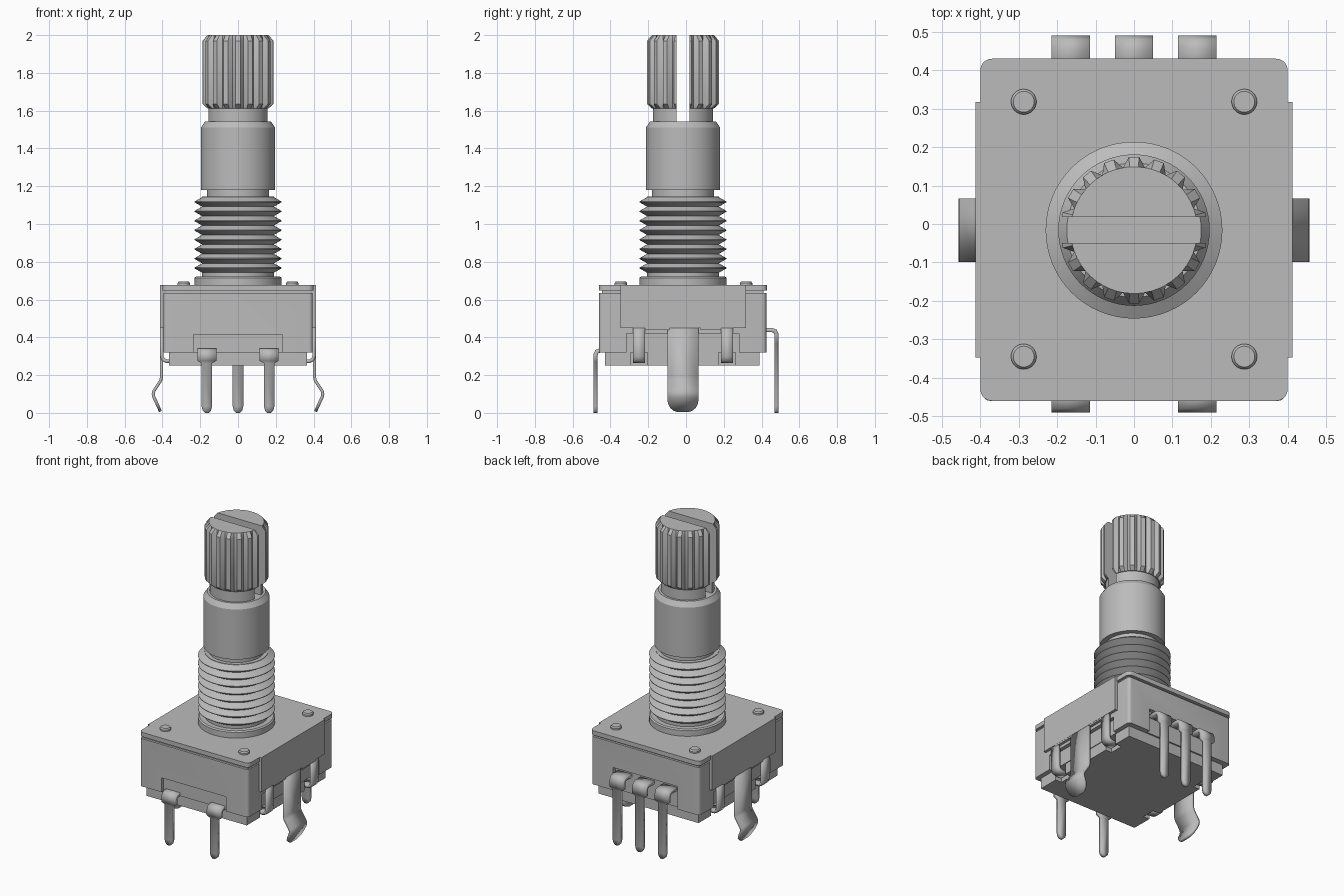
import bpy, bmesh, math
from mathutils import Vector

cube = bpy.data.objects.get("Cube")
if cube:
    bpy.data.objects.remove(cube, do_unlink=True)

grey = bpy.data.materials.new("plain grey")
grey.use_nodes = True
grey.diffuse_color = (0.5, 0.5, 0.5, 1)
grey.node_tree.nodes["Principled BSDF"].inputs["Base Color"].default_value = (0.5, 0.5, 0.5, 1)

AXIS_Y = -0.016   # the shaft sits slightly forward of centre
parts = []


def finish(name, bm):
    bmesh.ops.recalc_face_normals(bm, faces=bm.faces)
    mesh = bpy.data.meshes.new(name)
    bm.to_mesh(mesh)
    bm.free()
    mesh.materials.append(grey)
    obj = bpy.data.objects.new(name, mesh)
    bpy.context.collection.objects.link(obj)
    parts.append(obj)
    return obj


def box(name, x, y, z, corner=0):
    """Box from (min, max) ranges, optionally with rounded vertical corners."""
    bm = bmesh.new()
    bmesh.ops.create_cube(bm, size=1)
    for v in bm.verts:
        v.co = [r[0] if c < 0 else r[1] for c, r in zip(v.co, (x, y, z))]
    if corner:
        upright = [e for e in bm.edges
                   if abs(e.verts[0].co.z - e.verts[1].co.z) > 1e-5]
        bmesh.ops.bevel(bm, geom=upright, offset=corner, segments=5,
                        affect='EDGES', profile=0.5)
    return finish(name, bm)


def lathe(name, profile, angles=None, radius=lambda r, i: r, centre=(0, AXIS_Y)):
    """Turned solid from (radius, z) points, closed at both ends."""
    angles = angles or [math.tau * i / 64 for i in range(64)]
    n = len(angles)
    bm = bmesh.new()
    rings = []
    for r, z in profile:
        rings.append([bm.verts.new((centre[0] + radius(r, i) * math.cos(a),
                                    centre[1] + radius(r, i) * math.sin(a), z))
                      for i, a in enumerate(angles)])
    for low, high in zip(rings, rings[1:]):
        for i in range(n):
            j = (i + 1) % n
            bm.faces.new((low[i], low[j], high[j], high[i]))
    bm.faces.new(rings[0])
    bm.faces.new(rings[-1])
    return finish(name, bm)


def strip(name, path, across, thick):
    """Bent sheet-metal strip: path of (point, half width), given thickness."""
    across = Vector(across)
    bm = bmesh.new()
    rows = [[bm.verts.new(Vector(p) + across * s * w) for s in (-1, 1)]
            for p, w in path]
    for a, b in zip(rows, rows[1:]):
        bm.faces.new((a[0], a[1], b[1], b[0]))
    obj = finish(name, bm)
    mod = obj.modifiers.new("sheet", 'SOLIDIFY')
    mod.thickness = thick
    mod.offset = 0
    mod.use_even_offset = True
    return obj


def cut(obj, *ranges):
    """Subtract boxes from a part."""
    for r in ranges:
        cutter = box("cutter", *r)
        parts.remove(cutter)
        cutter.hide_render = True
        mod = obj.modifiers.new("cut", 'BOOLEAN')
        mod.object = cutter
        mod.solver = 'EXACT'
        bpy.context.view_layer.objects.active = obj
        bpy.ops.object.modifier_apply(modifier=mod.name)
        bpy.data.objects.remove(cutter, do_unlink=True)


# Housing with notches for the pins and side clips
housing = box("housing", (-0.395, 0.395), (-0.46, 0.425), (0.32, 0.635), 0.02)
cut(housing,
    ((-0.235, 0.235), (-0.6, -0.44), (0.2, 0.415)),
    ((-0.235, 0.235), (0.4, 0.6), (0.2, 0.47)),
    ((0.37, 0.6), (-0.315, 0.28), (0.2, 0.42)),
    ((-0.6, -0.37), (-0.315, 0.28), (0.2, 0.42)))
box("plate_gap", (-0.385, 0.385), (-0.445, 0.41), (0.63, 0.655))
box("top_plate", (-0.4, 0.4), (-0.46, 0.43), (0.648, 0.677), 0.03)

# Base block with slots for the clip hooks
base = box("base_block", (-0.365, 0.365), (-0.43, 0.39), (0.25, 0.4))
HOOKS = (-0.248, 0.218)
for side in (-1, 1):
    for y in HOOKS:
        cut(base, (sorted((side * 0.32, side * 0.5)), (y - 0.045, y + 0.045), (0.2, 0.38)))

# Rivets in the top plate corners
for x in (-0.287, 0.287):
    for y in (-0.345, 0.318):
        lathe("rivet", [(0.033, 0.66), (0.033, 0.687), (0.027, 0.695)], centre=(x, y))

# Side covers, hooks and bent mounting legs
for side, label in ((1, "left"), (-1, "right")):
    box(label + "_cover", sorted((side * 0.39, side * 0.413)), (-0.347, 0.317), (0.45, 0.677))
    for y in HOOKS:
        path = [(0.403, 0.46), (0.403, 0.3), (0.396, 0.282), (0.38, 0.274), (0.335, 0.274)]
        strip(label + "_hook", [((side * x, y, z), 0.032) for x, z in path], (0, 1, 0), 0.018)
        box(label + "_hook_shoulder", sorted((side * 0.394, side * 0.412)),
            sorted((y * 0.35, y)), (0.44, 0.46))
    leg = [(0.404, 0.46, 0.083), (0.404, 0.19, 0.083), (0.41, 0.17, 0.083),
           (0.446, 0.115, 0.083), (0.449, 0.1, 0.083), (0.446, 0.085, 0.083),
           (0.432, 0.055, 0.08), (0.421, 0.03, 0.068), (0.414, 0.015, 0.05), (0.411, 0.007, 0.028)]
    strip(label + "_mounting_leg", [((side * x, AXIS_Y, z), w) for x, z, w in leg],
          (0, 1, 0), 0.016)


def pin(name, x, side, top, shoulder):
    """Solder pin: leaves the body, bends down and narrows to a rounded tip."""
    path = [(0.38, top, 0.05), (0.457, top, 0.05), (0.472, top - 0.006, 0.05),
            (0.479, top - 0.022, 0.05), (0.479, shoulder, 0.05),
            (0.479, shoulder - 0.012, 0.028), (0.479, 0.035, 0.028),
            (0.479, 0.012, 0.022), (0.479, 0, 0.01)]
    strip(name, [((x, side * y, z), w) for y, z, w in path], (1, 0, 0), 0.022)


for x in (-0.165, 0.165):
    pin("front_pin", x, -1, 0.33, 0.275)
for x in (-0.165, 0, 0.165):
    pin("back_pin", x, 1, 0.438, 0.375)

# Threaded bushing
thread = [(0.23, 0.66), (0.23, 0.715), (0.222, 0.722), (0.19, 0.722), (0.19, 0.742)]
for i in range(8):
    z = 0.767 + 0.05 * i
    thread += [(0.23, z - 0.002), (0.23, z + 0.002), (0.19, z + 0.025)]
thread += [(0.19, 1.145)]
lathe("threaded_bushing", thread)

# Shaft, neck and fluted grip
lathe("shaft", [(0.165, 1.13), (0.165, 1.18), (0.197, 1.18), (0.197, 1.51), (0.175, 1.542)])
neck = lathe("shaft_neck", [(0.16, 1.5), (0.16, 1.62)])
TEETH = 18
flutes = [math.tau / TEETH * (t + f) for t in range(TEETH) for f in (0, 0.3, 0.7)]
grip = lathe("fluted_grip",
             [(0.165, 1.612), (0.191, 1.635), (0.191, 1.97), (0.165, 2.0)],
             flutes, lambda r, i: r if i % 3 else 0.165)

# Screwdriver slot across the shaft end
for part in (neck, grip):
    cut(part, ((-0.4, 0.4), (AXIS_Y - 0.034, AXIS_Y + 0.034), (1.542, 2.2)))

# Smooth curved faces, keep edges sharp
bpy.ops.object.select_all(action='DESELECT')
for part in parts:
    part.select_set(True)
bpy.context.view_layer.objects.active = housing
bpy.ops.object.shade_smooth_by_angle(angle=math.radians(30))
